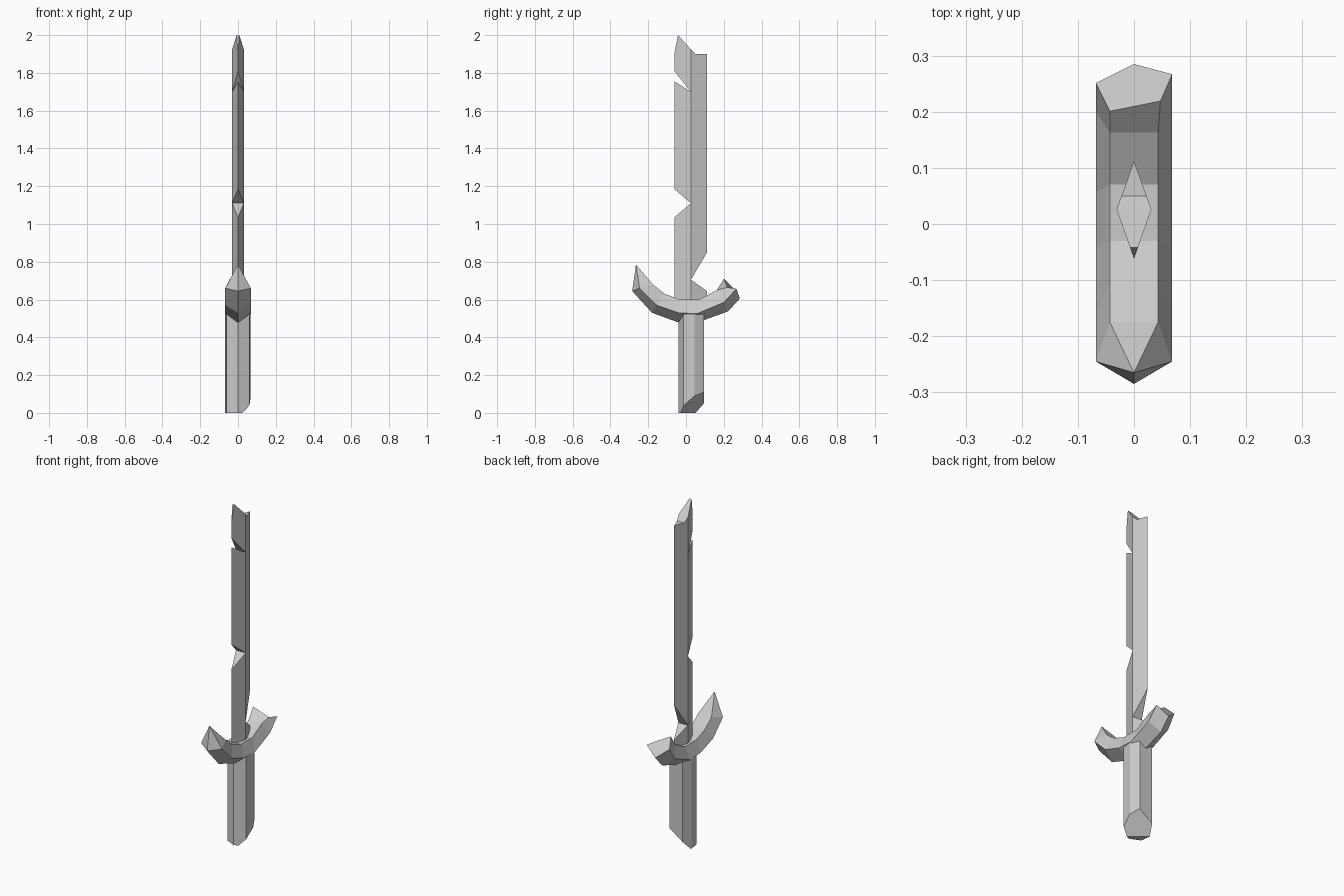
import bpy, bmesh
from mathutils import Vector

if "Cube" in bpy.data.objects:
    bpy.data.objects.remove(bpy.data.objects["Cube"])


def finish(bm, name):
    bmesh.ops.remove_doubles(bm, verts=bm.verts, dist=0.0005)
    bmesh.ops.recalc_face_normals(bm, faces=bm.faces)
    mesh = bpy.data.meshes.new(name)
    bm.to_mesh(mesh)
    bm.free()
    obj = bpy.data.objects.new(name, mesh)
    bpy.context.collection.objects.link(obj)
    return obj


# Blade: diamond section, split into panels at the notches that reach the ridge
R, F, B, HALF = 0.026, -0.062, 0.112, 0.031
panels = [
    [(R, .56), (F, .56), (F, 1.035), (R, 1.11)],
    [(R, 1.11), (F, 1.185), (F, 1.755), (R, 1.70)],
    [(R, 1.70), (F, 1.81), (F, 1.9), (-.042, 2.0), (R, 1.925)],
    [(R, .56), (B, .56), (B, .645), (R, .705)],
    [(R, .705), (B, .85), (B, 1.9), (.05, 1.9), (R, 1.925)],
]


def thickness(y):
    return HALF * (1 - (y - R) / ((B if y > R else F) - R))


bm = bmesh.new()
for panel in panels:
    sides = [[bm.verts.new((s * thickness(y), y, z)) for y, z in panel] for s in (-1, 1)]
    for side in sides:
        bm.faces.new(side)
    n = len(panel)
    for i in range(n):
        j = (i + 1) % n
        a, b = panel[i], panel[j]
        if a[0] == b[0]:
            continue  # sharp edge or shared ridge: no wall
        quad = [sides[0][i], sides[0][j], sides[1][j], sides[1][i]]
        if thickness(a[0]) < 1e-5:
            quad.pop(3)
        elif thickness(b[0]) < 1e-5:
            quad.pop(2)
        bm.faces.new(quad)
finish(bm, "blade")

# Guard: five-sided section swept along a curved row of stations
TOP, MID = 0.043, 0.068
stations = [  # (top, middle, keel) as (y, z)
    [(-.175, .68), (-.245, .66), (-.285, .645)],
    [(-.112, .63), (-.155, .57), (-.18, .53)],
    [(-.03, .60), (-.04, .53), (-.035, .477)],
    [(.07, .60), (.057, .525), (.05, .475)],
    [(.163, .65), (.2, .585), (.222, .537)],
    [(.207, .70), (.257, .657), (.285, .605)],
]
bm = bmesh.new()
rings = []
for t, m, k in stations:
    section = [(-TOP, *t), (-MID, *m), (0, *k), (MID, *m), (TOP, *t)]
    rings.append([bm.verts.new(p) for p in section])
# uneven broken end
for i, shift in enumerate([(0, -.006, .01), (0, -.006, .003), (0, 0, 0), (0, .01, 0), (.004, .012, -.036)]):
    rings[-1][i].co += Vector(shift)
for a, b in zip(rings, rings[1:]):
    for i in range(5):
        j = (i + 1) % 5
        bm.faces.new((a[i], a[j], b[j], b[i]))
bm.faces.new(rings[-1])
apex = bm.verts.new((0, -.265, .785))
for i in range(5):
    bm.faces.new((rings[0][i], rings[0][(i + 1) % 5], apex))
finish(bm, "guard")

# Handle: seven-sided prism with one slanted cut at the bottom corner
outline = [(0, -.04), (.061, -.012), (.067, .045), (.04, .095),
           (-.045, .095), (-.068, .045), (-.06, -.012)]
bm = bmesh.new()
base = bm.faces.new([bm.verts.new((x, y, 0)) for x, y in outline])
up = bmesh.ops.extrude_face_region(bm, geom=[base])
bmesh.ops.translate(bm, vec=(0, 0, .525), verts=[g for g in up["geom"] if isinstance(g, bmesh.types.BMVert)])
bmesh.ops.recalc_face_normals(bm, faces=bm.faces)
cut = bmesh.ops.bisect_plane(bm, geom=bm.verts[:] + bm.edges[:] + bm.faces[:],
                             plane_co=(-.045, .095, .05), plane_no=(.003, .00338, -.00425),
                             clear_outer=True)
bmesh.ops.holes_fill(bm, edges=[e for e in bm.edges if e.is_boundary], sides=0)
finish(bm, "handle")
